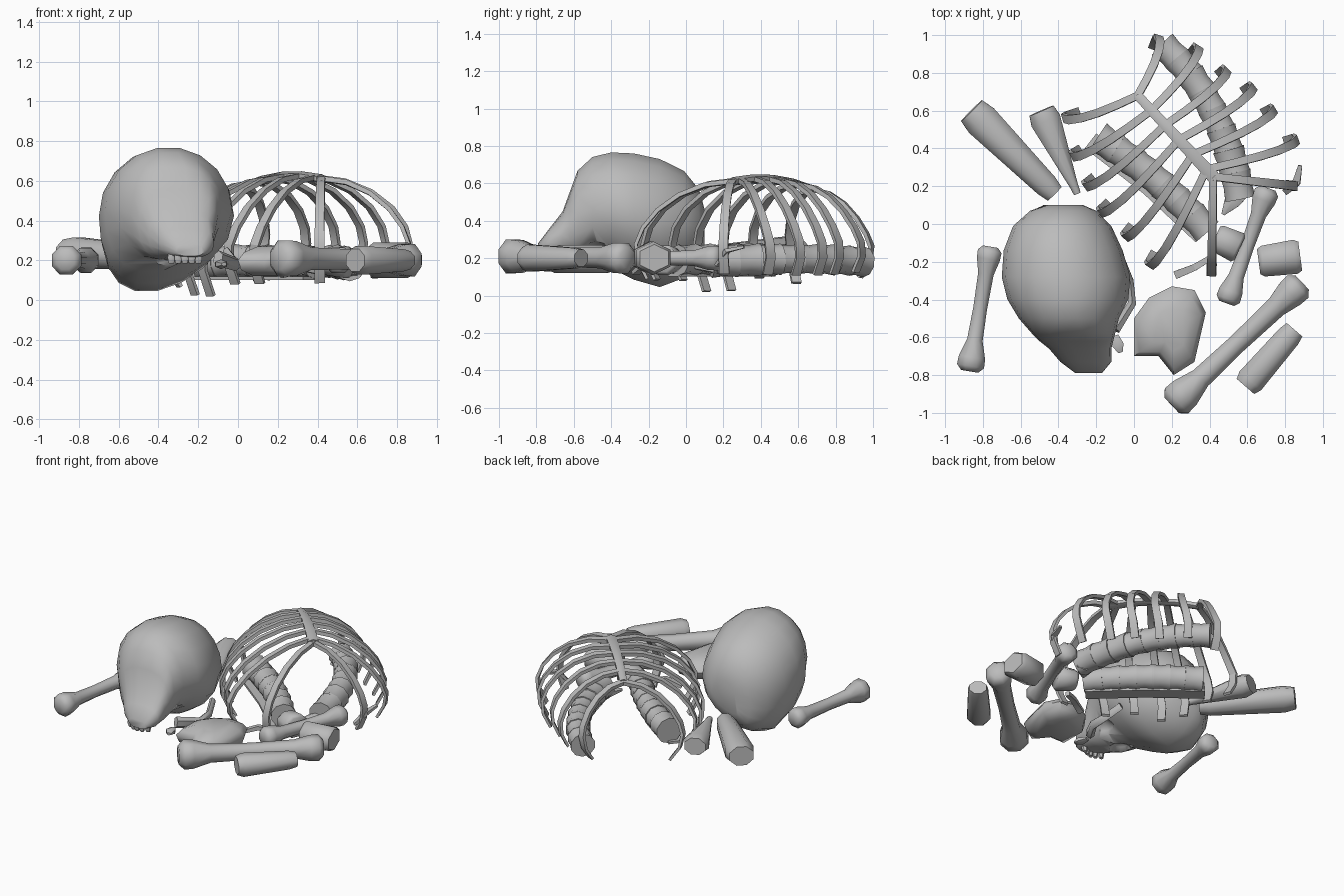
import bpy, bmesh, math, random
from mathutils import Vector

if "Cube" in bpy.data.objects:
    bpy.data.objects.remove(bpy.data.objects["Cube"], do_unlink=True)
random.seed(4)

bone = bpy.data.materials.new("bone_grey")
bone.use_nodes = True
GREY = (0.5, 0.5, 0.5, 1)
bone.diffuse_color = GREY
bone.node_tree.nodes["Principled BSDF"].inputs["Base Color"].default_value = GREY


def finish(name, bm, angle=50):
    bmesh.ops.recalc_face_normals(bm, faces=bm.faces[:])
    me = bpy.data.meshes.new(name)
    bm.to_mesh(me)
    bm.free()
    ob = bpy.data.objects.new(name, me)
    bpy.context.collection.objects.link(ob)
    me.materials.append(bone)
    bpy.ops.object.select_all(action='DESELECT')
    ob.select_set(True)
    bpy.context.view_layer.objects.active = ob
    bpy.ops.object.shade_smooth_by_angle(angle=math.radians(angle))
    return ob


def loft(bm, rings):
    """Skin a list of point rings and cap both ends."""
    rows = [[bm.verts.new(p) for p in ring] for ring in rings]
    n = len(rows[0])
    for a, b in zip(rows, rows[1:]):
        for i in range(n):
            bm.faces.new((a[i], a[(i + 1) % n], b[(i + 1) % n], b[i]))
    bm.faces.new(rows[0][::-1])
    bm.faces.new(rows[-1])


def tube(bm, path, sizes, sides=8, side=None):
    """Sweep a section of half width and half thickness along a path."""
    pts = [Vector(p) for p in path]
    rings = []
    for i, p in enumerate(pts):
        t = (pts[min(i + 1, len(pts) - 1)] - pts[max(i - 1, 0)]).normalized()
        s = side if side else t.cross(Vector((0, 0, 1)))
        s = (s - t * s.dot(t)).normalized()
        u = s.cross(t)
        w, h = sizes[i]
        ring = []
        for k in range(sides):
            a = math.tau * (k + 0.5) / sides
            ring.append(p + s * w * math.cos(a) + u * h * math.sin(a))
        rings.append(ring)
    loft(bm, rings)


def between(a, b, f):
    return Vector(a).lerp(Vector(b), f)


# Skull: oval sections from the back of the head to a squarer muzzle
# (y, left x, right x, bottom z, top z)
sections = [
    (0.10, -0.46, -0.27, 0.24, 0.46), (0.07, -0.55, -0.20, 0.16, 0.57),
    (-0.01, -0.64, -0.12, 0.09, 0.67), (-0.14, -0.69, -0.06, 0.04, 0.735),
    (-0.28, -0.70, -0.02, 0.08, 0.765), (-0.40, -0.67, -0.03, 0.14, 0.77),
    (-0.50, -0.61, -0.08, 0.18, 0.745), (-0.58, -0.54, -0.10, 0.19, 0.67),
    (-0.62, -0.50, -0.11, 0.19, 0.56), (-0.66, -0.45, -0.12, 0.20, 0.45),
    (-0.73, -0.39, -0.12, 0.21, 0.36), (-0.79, -0.31, -0.17, 0.22, 0.28)]
bm = bmesh.new()
rings = []
for y, x0, x1, z0, z1 in sections:
    lean = 0.09 if y > -0.45 else 0
    power = 0.8 if y < -0.55 else 1
    ring = []
    for k in range(18):
        a = math.tau * k / 18
        c, s = [math.copysign(abs(v) ** power, v) for v in (math.cos(a), math.sin(a))]
        shift = -lean * max(0, -s) ** 2
        ring.append(((x0 + x1) / 2 + (x1 - x0) / 2 * c + shift, y,
                     (z0 + z1) / 2 + (z1 - z0) / 2 * s))
    rings.append(ring)
loft(bm, rings)
skull = finish("skull", bm, 60)

# Eye socket hollows cut into the lowered side of the face
bm = bmesh.new()
for c in ((-0.13, -0.48, 0.20), (-0.36, -0.56, 0.15)):
    made = bmesh.ops.create_uvsphere(bm, u_segments=10, v_segments=6, radius=0.09)
    bmesh.ops.translate(bm, verts=made["verts"], vec=c)
cutter = finish("socket_cutter", bm)
cutter.hide_render = True
cutter.hide_set(True)
cut = skull.modifiers.new("sockets", 'BOOLEAN')
cut.operation = 'DIFFERENCE'
cut.object = cutter

# Cheek arch and row of teeth
bm = bmesh.new()
tube(bm, [(-0.06, -0.20, 0.24), (-0.02, -0.30, 0.19), (-0.01, -0.42, 0.18), (-0.10, -0.56, 0.21)],
     [(0.02, 0.03), (0.02, 0.03), (0.025, 0.035), (0.03, 0.04)], 6)
finish("cheek_arch", bm)
bm = bmesh.new()
for i in range(5):
    x = -0.335 + 0.034 * i
    y = -0.70 - 0.05 * math.sin(math.pi * (i + 1) / 6)
    tube(bm, [(x, y, 0.25), (x, y - 0.01, 0.21), (x, y - 0.005, 0.185)],
         [(0.018, 0.02), (0.022, 0.02), (0.015, 0.012)], 6, Vector((1, 0, 0)))
tube(bm, [(-0.10, -0.59, 0.18), (-0.085, -0.64, 0.18), (-0.07, -0.68, 0.18)],
     [(0.02, 0.01), (0.035, 0.025), (0.015, 0.01)], 6)
finish("teeth", bm)

# Breastbone, arched and lower at its upper end
TOP, END = (0.02, 0.68, 0.565), (0.42, 0.25, 0.61)
along = (Vector(END) - Vector(TOP)).normalized()


def breast(f):
    return between(TOP, END, f) + Vector((0, 0, 0.14 * f * (1 - f)))


bm = bmesh.new()
tube(bm, [breast(i / 4) for i in range(5)], [(0.028 + 0.003 * i, 0.023) for i in range(5)], 6)
finish("breastbone", bm)


# Ribs: each bows and arches from the breastbone out to its widest point, then tucks in
def rib(bm, frac, reach, low, bow, sweep):
    start = breast(frac)
    out = Vector((reach[0] - start.x, reach[1] - start.y, 0))
    path, sizes = [], []
    for i in range(8):
        f = i / 7
        a = math.radians(sweep) * f
        c = math.cos(a)
        p = start + out * math.sin(a) + along * bow * max(math.sin(2 * a), -0.25)
        drop = max(c, 0) ** 1.3 + min(c, 0) * 0.95
        p.z = 0.27 + (start.z - 0.27) * drop - low * f ** 3
        path.append(p)
        sizes.append((0.028 + 0.010 * f, 0.018 - 0.006 * f))
    flat = out.normalized()
    tube(bm, path, sizes, 4, along - flat * along.dot(flat))


left_reach = [(0.13, 0.99), (0.34, 0.94), (0.49, 0.82), (0.63, 0.73),
              (0.74, 0.61), (0.86, 0.45), (0.86, 0.20)]
right_reach = [(-0.37, 0.56), (-0.33, 0.36), (-0.26, 0.20), (-0.18, 0.06),
               (-0.05, -0.07), (0.08, -0.22), (0.41, -0.27)]
for name, reaches, low in (("left_ribs", left_reach, 0), ("right_ribs", right_reach, 0.03)):
    bm = bmesh.new()
    for i, r in enumerate(reaches):
        drop = low + (0.06 if low and i in (2, 3) else 0)
        rib(bm, min(1, i / 5.5), r, drop, 0.03 if i < 6 else 0, 118 if i else 128)
    finish(name, bm, 30)
bm = bmesh.new()
tube(bm, [(0.42, -0.17, 0.14), (0.32, -0.23, 0.16), (0.22, -0.27, 0.12)],
     [(0.02, 0.02), (0.025, 0.02), (0.03, 0.015)], 4)
tube(bm, [(0.80, 0.17, 0.16), (0.86, 0.22, 0.24), (0.88, 0.31, 0.26)],
     [(0.025, 0.012), (0.03, 0.015), (0.015, 0.01)], 4)
finish("loose_ribs", bm, 30)


# Spines: tapered drums overlapping along a bent line
def spine(name, a, mid, b, count, r):
    bm = bmesh.new()

    def at(f):
        return between(between(a, mid, f), between(mid, b, f), f)
    for i in range(count):
        p, q = at(i / count), at((i + 1.12) / count)
        k = r * random.uniform(0.95, 1.05)
        tube(bm, [p, between(p, q, 0.5), q], [(k, k), (k * 0.9, k * 0.9), (k * 0.97, k * 0.97)], 10)
    finish(name, bm, 40)


spine("left_spine", (0.15, 0.95, 0.18), (0.47, 0.67, 0.21), (0.56, 0.15, 0.18), 8, 0.085)
spine("right_spine", (-0.19, 0.46, 0.19), (0.12, 0.27, 0.20), (0.38, -0.03, 0.19), 7, 0.088)
bm = bmesh.new()
tube(bm, [(-0.23, 0.44, 0.11), (0.08, 0.2, 0.11), (0.36, -0.06, 0.11)], [(0.07, 0.012)] * 3, 4)
tube(bm, [(0.57, 0.2, 0.14), (0.52, 0.12, 0.15), (0.47, 0.05, 0.15)],
     [(0.07, 0.04), (0.05, 0.03), (0.01, 0.01)], 6)
finish("spine_plates", bm)


# Whole long bones with a knuckle at each end
def long_bone(name, a, b, shaft, knob_a, knob_b):
    bm = bmesh.new()
    length = (Vector(b) - Vector(a)).length
    steps = ((0, 0.62), (0.35, 0.98), (0.95, 0.95))
    ends = [(f * knob_a / length, r * knob_a) for f, r in steps]
    ends += [(2.1 * knob_a / length, shaft * 1.12), (0.5, shaft), (1 - 2.1 * knob_b / length, shaft * 1.12)]
    ends += [(1 - f * knob_b / length, r * knob_b) for f, r in reversed(steps)]
    tube(bm, [between(a, b, f) for f, r in ends], [(r, r) for f, r in ends], 8)
    finish(name, bm, 60)


long_bone("upper_arm_bone", (-0.76, -0.12, 0.2), (-0.87, -0.78, 0.2), 0.04, 0.07, 0.08)
long_bone("forearm_bone", (0.71, 0.19, 0.2), (0.49, -0.42, 0.2), 0.04, 0.072, 0.072)
long_bone("thigh_bone", (0.89, -0.31, 0.2), (0.20, -0.96, 0.21), 0.055, 0.09, 0.1)


# Broken bone pieces
def piece(name, a, b, r0, r1, sides=8):
    bm = bmesh.new()
    tube(bm, [a, between(a, b, 0.12), between(a, b, 0.9), b],
         [(r0 * 0.85, r0 * 0.7), (r0, r0 * 0.85), (r1 * 1.05, r1), (r1 * 0.85, r1 * 0.8)], sides)
    finish(name, bm, 60)


piece("broken_shin", (-0.86, 0.60, 0.24), (-0.42, 0.16, 0.21), 0.1, 0.066)
piece("bone_splinter", (-0.49, 0.60, 0.21), (-0.30, 0.16, 0.19), 0.088, 0.024)
piece("broken_shaft", (0.85, -0.56, 0.2), (0.59, -0.86, 0.2), 0.07, 0.078)
piece("heel_bone", (0.88, -0.17, 0.2), (0.66, -0.20, 0.2), 0.105, 0.09, 6)
piece("wrist_bone", (0.43, -0.07, 0.19), (0.56, -0.13, 0.19), 0.08, 0.085)

# Hip bone: an outline lofted with a bulging middle
outline = [(0.0, -0.5), (0.0, -0.7), (0.13, -0.7), (0.21, -0.8), (0.32, -0.73),
           (0.38, -0.47), (0.32, -0.35), (0.2, -0.33), (0.08, -0.39)]
bm = bmesh.new()
rings = []
for z, s in ((0.12, 0.6), (0.15, 0.92), (0.20, 1.0), (0.24, 0.85), (0.27, 0.5)):
    rings.append([(0.2 + (x - 0.2) * s, -0.55 + (y + 0.55) * s, z) for x, y in outline])
loft(bm, rings)
finish("hip_bone", bm, 50)
